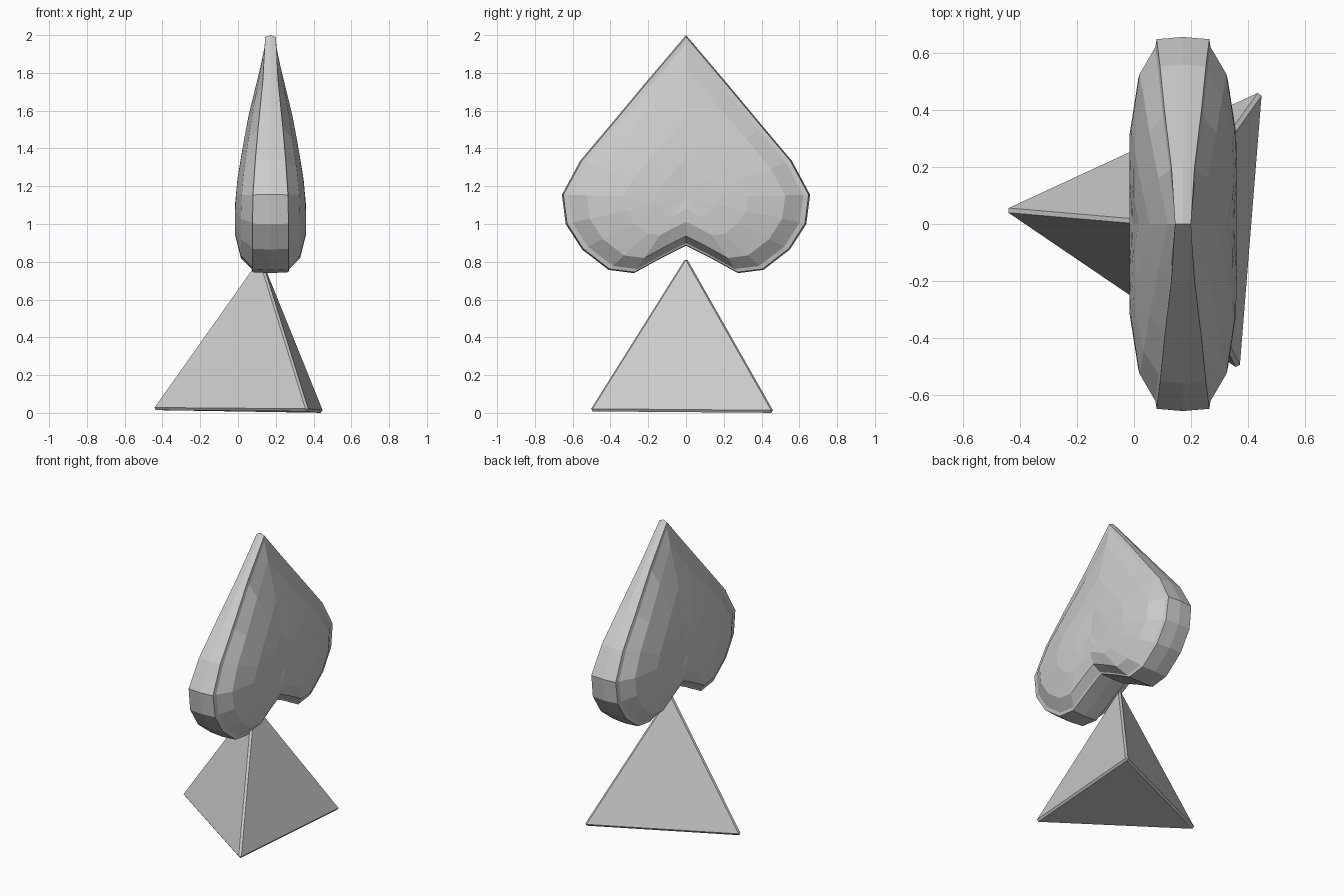
import bpy, bmesh
from mathutils import Vector

cube = bpy.data.objects.get("Cube")
if cube:
    bpy.data.objects.remove(cube, do_unlink=True)

grey = bpy.data.materials.new("light_grey")
grey.use_nodes = True
colour = (0.6, 0.6, 0.6, 1)
grey.diffuse_color = colour
grey.node_tree.nodes["Principled BSDF"].inputs["Base Color"].default_value = colour


def finish(name, bm):
    bmesh.ops.recalc_face_normals(bm, faces=bm.faces)
    mesh = bpy.data.meshes.new(name)
    bm.to_mesh(mesh)
    bm.free()
    mesh.materials.append(grey)
    obj = bpy.data.objects.new(name, mesh)
    bpy.context.collection.objects.link(obj)
    return obj


def interpolate(table, value):
    if value <= table[0][0]:
        return table[0][1]
    for (a, p), (b, q) in zip(table, table[1:]):
        if value <= b:
            return p + (q - p) * (value - a) / (b - a)
    return table[-1][1]


# Pyramid: bevelled tetrahedron, hull of its slightly inset faces
corners = [Vector(c) for c in ((-0.465, 0.05, 0.015), (0.455, 0.475, 0.0),
                               (0.375, -0.52, 0.008), (0.117, 0, 0.837))]
bm = bmesh.new()
for skipped in corners:
    face = [c for c in corners if c is not skipped]
    middle = sum(face, Vector()) / 3
    for c in face:
        bm.verts.new(c.lerp(middle, 0.05))
bmesh.ops.convex_hull(bm, input=bm.verts[:])
bmesh.ops.dissolve_limit(bm, angle_limit=0.01, verts=bm.verts[:], edges=bm.edges[:])
finish("pyramid_base", bm)

# Spade: half outline (y, z) mirrored, then shrunk in rings on both sides
half = [(0, 2.0), (0.2, 1.765), (0.4, 1.525), (0.56, 1.335), (0.657, 1.155),
        (0.637, 1.0), (0.55, 0.865), (0.41, 0.757), (0.275, 0.74),
        (0.13, 0.82), (0, 0.885)]
outline = half + [(-y, z) for y, z in half[-2:0:-1]]
centre_x, centre_z = 0.172, 1.14
# (scale, half thickness) from the rim to the middle, and the taper by height
rings = [(0.988, 0.095), (0.945, 0.1), (0.8, 0.157), (0.5, 0.187), (0.25, 0.188)]
taper = [(1.1, 1.0), (1.24, 0.93), (1.5, 0.7), (1.78, 0.4), (2.0, 0.15)]

bm = bmesh.new()


def add_ring(scale, offset, side):
    ring = []
    for y, z in outline:
        height = centre_z + (z - centre_z) * scale
        depth = max(offset * interpolate(taper, height), min(offset, 0.028))
        ring.append(bm.verts.new((centre_x + side * depth, y * scale, height)))
    return ring


loops = [add_ring(s, d, -1) for s, d in reversed(rings)]
loops.append(add_ring(1, 0, 1))
loops += [add_ring(s, d, 1) for s, d in rings]
count = len(outline)
for a, b in zip(loops, loops[1:]):
    for i in range(count):
        j = (i + 1) % count
        bm.faces.new((a[i], a[j], b[j], b[i]))
for loop, side in ((loops[0], -1), (loops[-1], 1)):
    hub = bm.verts.new((centre_x + side * 0.178, 0, centre_z))
    for i in range(count):
        bm.faces.new((loop[i], loop[(i + 1) % count], hub))
finish("spade_body", bm)
